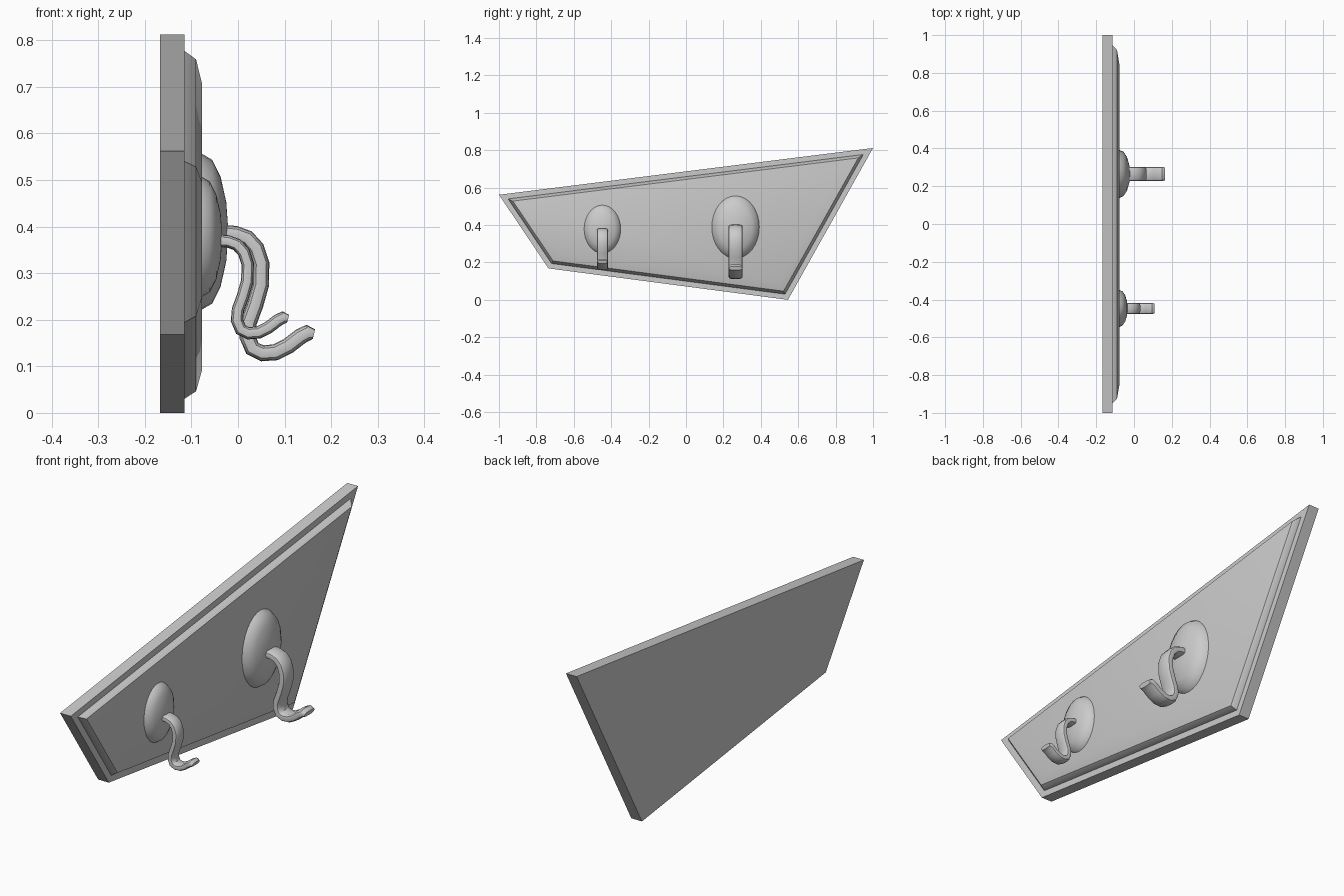
import bpy, bmesh, math
from mathutils import Vector

if "Cube" in bpy.data.objects:
    bpy.data.objects.remove(bpy.data.objects["Cube"])

OUTLINE = [Vector(p) for p in [(-1, .562), (-.735, .168), (.545, 0), (1, .812)]]  # (y, z)
FACE_X = -.077


def inset(poly, d):
    """Offset a counter-clockwise polygon inwards by d."""
    out = []
    for i, p in enumerate(poly):
        a = (p - poly[i - 1]).normalized()
        b = (poly[(i + 1) % len(poly)] - p).normalized()
        n1, n2 = Vector((-a.y, a.x)), Vector((-b.y, b.x))
        out.append(p + (n1 + n2) * d / (1 + n1.dot(n2)))
    return out


def loft(name, rings, angle=None):
    """Skin a list of equal-sized 3D rings and cap both ends."""
    bm = bmesh.new()
    vr = [[bm.verts.new(p) for p in r] for r in rings]
    n = len(vr[0])
    for r, s in zip(vr, vr[1:]):
        for i in range(n):
            bm.faces.new((r[i], r[(i + 1) % n], s[(i + 1) % n], s[i]))
    bm.faces.new(vr[0][::-1])
    bm.faces.new(vr[-1])
    bmesh.ops.recalc_face_normals(bm, faces=bm.faces)
    me = bpy.data.meshes.new(name)
    bm.to_mesh(me)
    bm.free()
    ob = bpy.data.objects.new(name, me)
    bpy.context.collection.objects.link(ob)
    if angle:
        bpy.ops.object.select_all(action='DESELECT')
        ob.select_set(True)
        bpy.context.view_layer.objects.active = ob
        bpy.ops.object.shade_smooth_by_angle(angle=math.radians(angle))
    return ob


def board_rings(layers):
    return [[(x, p.x, p.y) for p in inset(OUTLINE, d)] for x, d in layers]


# Backing board and raised panel with softened rim
loft("backing_board", board_rings([(-.167, 0), (-.115, 0)]))
loft("raised_panel", board_rings([(-.118, .028), (-.115, .028), (-.09, .043), (FACE_X, .086)]), 35)

# Hook centre line (x, z), relative to the panel face and rosette centre
PATH = [Vector((x - FACE_X, z - .39)) for x, z in [
    (-.045, .388), (-.005, .385), (.02, .376), (.039, .355), (.050, .322), (.049, .275),
    (.037, .233), (.023, .195), (.020, .165), (.031, .139), (.052, .129), (.080, .131),
    (.108, .145), (.134, .165), (.150, .173), (.163, .170)]]


def rosette(name, y, z, s):
    rings = []
    for k in range(5):
        a = math.radians(min(22.5 * k, 88))
        c = math.cos(a) * s
        ring = [(FACE_X + .056 * s * math.sin(a), y + .127 * c * math.cos(t), z + .167 * c * math.sin(t))
                for t in (math.tau * i / 32 for i in range(32))]
        rings.append(ring)
    loft(name, rings, 40)


def hook(name, y, z, s):
    rings = []
    for i, p in enumerate(PATH):
        t = (PATH[min(i + 1, len(PATH) - 1)] - PATH[max(i - 1, 0)]).normalized()
        n = Vector((-t.y, t.x))
        k = .6 if i == len(PATH) - 1 else 1
        ring = []
        for j in range(12):
            # rounded-rectangle section: wide in y, thin along the path normal
            a = math.tau * j / 12
            w = .038 * math.copysign(abs(math.cos(a)) ** .5, math.cos(a)) * (.9 if k < 1 else 1)
            h = .0175 * k * math.copysign(abs(math.sin(a)) ** .7, math.sin(a))
            q = p + n * h
            ring.append((FACE_X + q.x * s, y + w * s, z + q.y * s))
        rings.append(ring)
    loft(name, rings, 45)


# Large and small hooks on oval rosettes
for label, y, z, hz, s in [("large", .265, .389, .389, 1), ("small", -.447, .378, .372, .77)]:
    rosette(label + "_rosette", y, z, s)
    hook(label + "_hook", y, hz, s)
